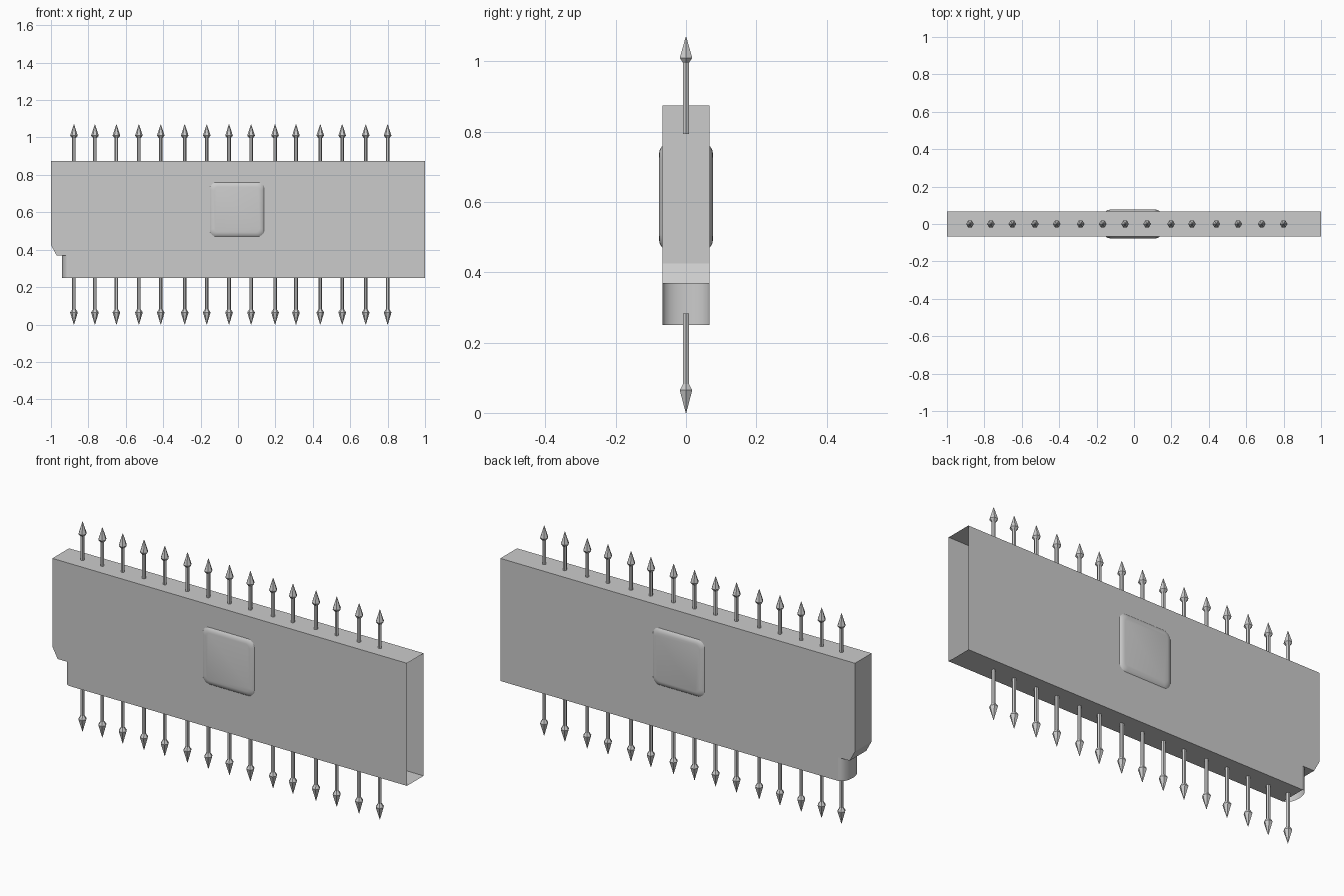
import bpy, bmesh, math

if "Cube" in bpy.data.objects:
    bpy.data.objects.remove(bpy.data.objects["Cube"])

HALF = 0.067  # half thickness of the panel


def make_object(name, bm, smooth=None):
    mesh = bpy.data.meshes.new(name)
    bm.to_mesh(mesh)
    bm.free()
    ob = bpy.data.objects.new(name, mesh)
    bpy.context.collection.objects.link(ob)
    if smooth:
        bpy.context.view_layer.objects.active = ob
        ob.select_set(True)
        bpy.ops.object.shade_smooth_by_angle(angle=math.radians(smooth))
        ob.select_set(False)
    return ob


def rings_mesh(rings, cap_first=False, cap_last=False):
    """Closed loops of points joined by quads; normals made consistent."""
    bm = bmesh.new()
    loops = [[bm.verts.new(p) for p in ring] for ring in rings]
    n = len(loops[0])
    for a, b in zip(loops, loops[1:]):
        for i in range(n):
            j = (i + 1) % n
            bm.faces.new((a[i], a[j], b[j], b[i]))
    if cap_first:
        bm.faces.new(loops[0][::-1])
    if cap_last:
        bm.faces.new(loops[-1])
    return bm


# Panel: notched profile, open at the right end and behind the rounded tab
profile = [(-0.905, 0.25), (1, 0.25), (1, 0.875), (-1, 0.875),
           (-1, 0.425), (-0.97, 0.37), (-0.905, 0.37)]
bm = bmesh.new()
front = [bm.verts.new((x, -HALF, z)) for x, z in profile]
back = [bm.verts.new((x, HALF, z)) for x, z in profile]
bm.faces.new(front)
bm.faces.new(back[::-1])
for i in (0, 2, 3, 4, 5):
    j = (i + 1) % len(profile)
    bm.faces.new((front[i], back[i], back[j], front[j]))
make_object("wall_panel", bm)

# Rounded tab closing the notch at the lower left
bm = bmesh.new()
columns = []
for k in range(13):
    t = math.pi * k / 12
    x, y = -0.905 - 0.037 * math.sin(t), -HALF * math.cos(t)
    columns.append([bm.verts.new((x, y, z)) for z in (0.25, 0.37)])
for a, b in zip(columns, columns[1:]):
    bm.faces.new((a[0], a[1], b[1], b[0]))
make_object("rounded_tab", bm, 40)


# Raised pads with rounded corners, one on each face
def rounded_square(half, radius, y, cx=-0.006, cz=0.615):
    pts = []
    for c in range(4):
        base = math.pi / 2 * c
        sx = 1 if c in (0, 3) else -1
        sz = 1 if c < 2 else -1
        for k in range(6):
            t = base + math.pi / 2 * k / 5
            pts.append((cx + sx * (half - radius) + radius * math.cos(t), y,
                        cz + sz * (half - radius) + radius * math.sin(t)))
    return pts


for side, name in ((-1, "front_pad"), (1, "back_pad")):
    steps = [(0.145, 0.036, HALF), (0.140, 0.033, 0.071),
             (0.132, 0.028, 0.075), (0.122, 0.022, 0.077)]
    rings = [rounded_square(h, r, side * y) for h, r, y in steps]
    bm = rings_mesh(rings, cap_last=True)
    if side > 0:
        bmesh.ops.reverse_faces(bm, faces=bm.faces[:])
    make_object(name, bm, 40)


# Spikes: six-sided rods with arrow heads, along the top and the bottom
def spike(name, x, levels):
    rings = [[(x + r * math.cos(math.pi / 3 * k), r * math.sin(math.pi / 3 * k), z)
              for k in range(6)] for r, z in levels]
    bm = rings_mesh(rings, cap_first=True, cap_last=True)
    bmesh.ops.remove_doubles(bm, verts=bm.verts[:], dist=1e-5)
    bmesh.ops.recalc_face_normals(bm, faces=bm.faces[:])
    make_object(name, bm)


ROD, HEAD = 0.0095, 0.0205
upper = [(ROD, 0.793), (ROD, 0.996), (HEAD, 1.010), (0.001, 1.070)]
lower = [(ROD, 0.283), (ROD, 0.082), (HEAD, 0.065), (0.001, 0.0)]
positions = [-0.877, -0.765, -0.65, -0.53, -0.413, -0.285, -0.167, -0.048,
             0.07, 0.198, 0.31, 0.44, 0.557, 0.683, 0.80]
for i, x in enumerate(positions, 1):
    spike(f"upper_spike_{i}", x, upper)
    spike(f"lower_spike_{i}", x, lower)
